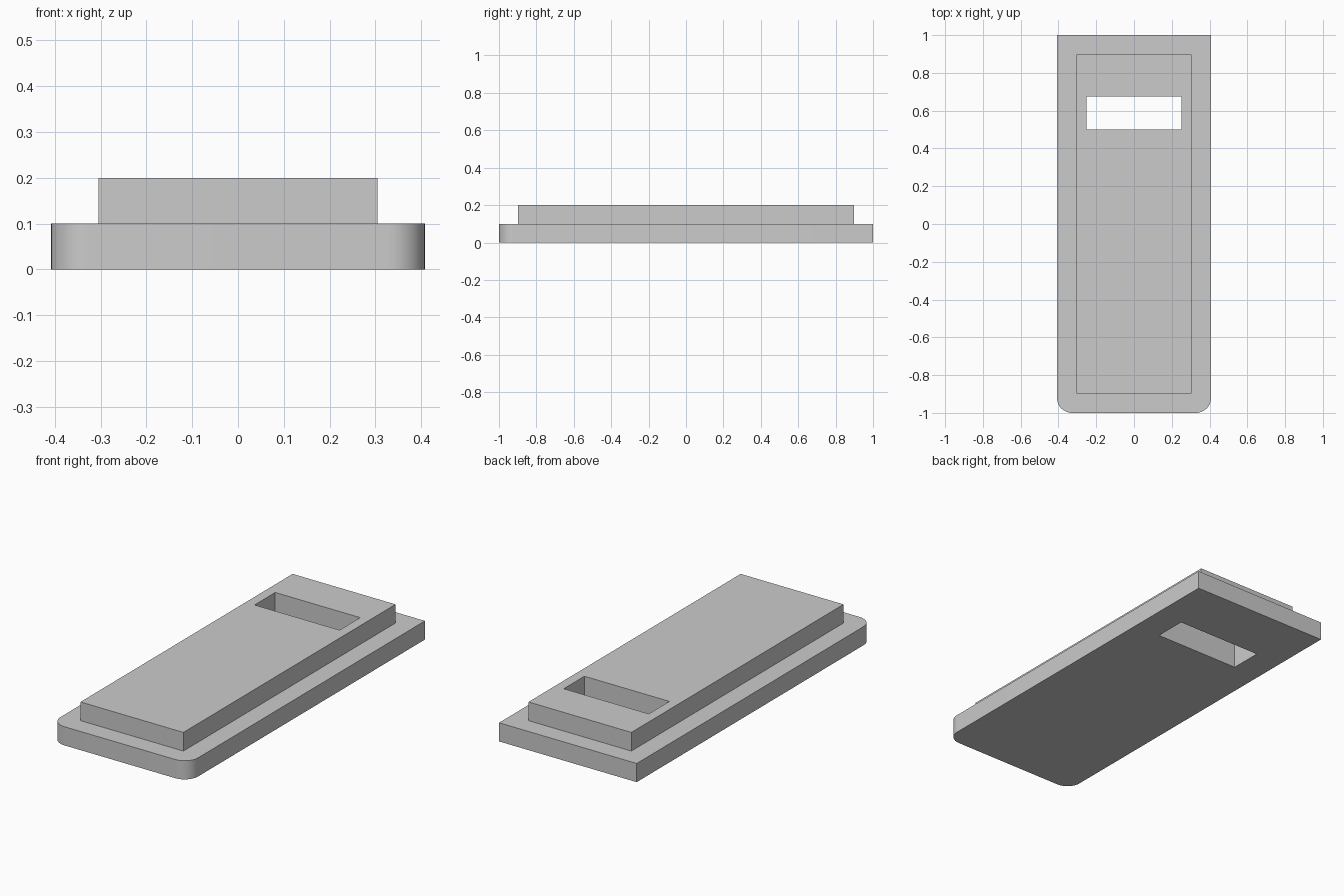
import bpy, bmesh
from math import cos, sin, pi, radians

cube = bpy.data.objects.get("Cube")
if cube:
    bpy.data.objects.remove(cube, do_unlink=True)

grey = bpy.data.materials.new("plain_grey")
colour = (0.6, 0.6, 0.6, 1)
grey.diffuse_color = colour
grey.use_nodes = True
grey.node_tree.nodes["Principled BSDF"].inputs["Base Color"].default_value = colour


def rectangle(x, y0, y1):
    return [(-x, y0), (x, y0), (x, y1), (-x, y1)]


def rounded_front(x, y, radius, steps=12):
    """Rectangle whose two front corners are rounded."""
    arc = [(x - radius + radius * sin(a), radius - y - radius * cos(a))
           for a in (i * pi / 2 / steps for i in range(steps + 1))]
    right = arc + [(x, y)]
    return right + [(-px, py) for px, py in reversed(right)]


def plate(name, outline, hole, z, height):
    """Extrude an outline with a hole through it."""
    bm = bmesh.new()
    edges = []
    for loop in (outline, hole):
        verts = [bm.verts.new((px, py, z)) for px, py in loop]
        edges += [bm.edges.new((v, verts[i - 1])) for i, v in enumerate(verts)]
    bmesh.ops.triangle_fill(bm, edges=edges, use_beauty=True, normal=(0, 0, 1))
    top = bmesh.ops.extrude_face_region(bm, geom=bm.faces[:], use_keep_orig=True)
    bmesh.ops.translate(bm, vec=(0, 0, height),
                        verts=[g for g in top["geom"] if isinstance(g, bmesh.types.BMVert)])
    bmesh.ops.recalc_face_normals(bm, faces=bm.faces[:])
    mesh = bpy.data.meshes.new(name)
    bm.to_mesh(mesh)
    bm.free()
    mesh.materials.append(grey)
    obj = bpy.data.objects.new(name, mesh)
    bpy.context.collection.objects.link(obj)
    bpy.ops.object.select_all(action="DESELECT")
    obj.select_set(True)
    bpy.context.view_layer.objects.active = obj
    bpy.ops.object.shade_smooth_by_angle(angle=radians(30))
    return obj


# Slot passing through both layers
slot = rectangle(0.252, 0.5, 0.675)

# Wide lower layer, rounded at the front
plate("base_plate", rounded_front(0.408, 1.0, 0.08), slot, 0, 0.1)

# Narrower raised layer
plate("raised_plate", rectangle(0.305, -0.898, 0.898), slot, 0.1, 0.1)
